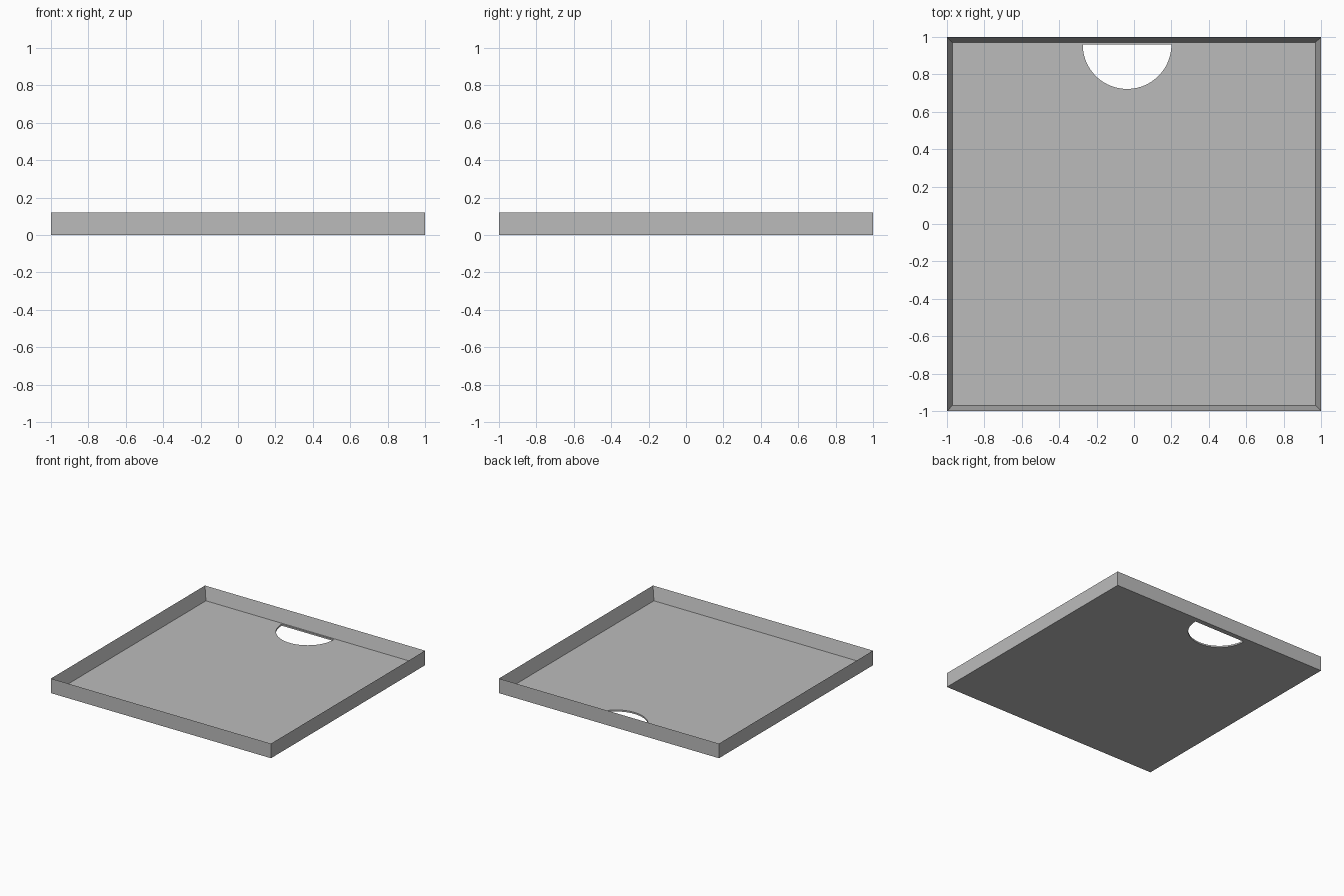
import bpy, bmesh, math

cube = bpy.data.objects.get("Cube")
if cube:
    bpy.data.objects.remove(cube, do_unlink=True)

HEIGHT, WALL, FLOOR = 0.12, 0.04, 0.013
HOLE_X, HOLE_Y, HOLE_R = -0.037, 0.959, 0.237

grey = bpy.data.materials.new("plain grey")
grey.use_nodes = True
colour = (0.5, 0.5, 0.5, 1)
grey.diffuse_color = colour
grey.node_tree.nodes["Principled BSDF"].inputs["Base Color"].default_value = colour


def add_prism(name, outline, z0, z1, hollow=False):
    """Extrude an outline upward; optionally sink its top to leave a rim."""
    bm = bmesh.new()
    base = bm.faces.new([bm.verts.new((x, y, z0)) for x, y in outline])
    ext = bmesh.ops.extrude_face_region(bm, geom=[base], use_keep_orig=True)
    top_verts = [g for g in ext["geom"] if isinstance(g, bmesh.types.BMVert)]
    top = next(g for g in ext["geom"] if isinstance(g, bmesh.types.BMFace))
    bmesh.ops.translate(bm, verts=top_verts, vec=(0, 0, z1 - z0))
    bmesh.ops.recalc_face_normals(bm, faces=bm.faces[:])
    if hollow:
        bmesh.ops.inset_region(bm, faces=[top], thickness=WALL)
        for v in top.verts:
            v.co.z = FLOOR
    mesh = bpy.data.meshes.new(name)
    bm.to_mesh(mesh)
    bm.free()
    mesh.materials.append(grey)
    obj = bpy.data.objects.new(name, mesh)
    bpy.context.scene.collection.objects.link(obj)
    return obj


# Shallow square tray with a raised rim
tray = add_prism("tray", [(-1, -1), (1, -1), (1, 1), (-1, 1)], 0, HEIGHT, hollow=True)

# Half-round opening in the floor against the back wall
arc = [math.pi * (1 + i / 48) for i in range(49)]
half_disc = [(HOLE_X + HOLE_R * math.cos(a), HOLE_Y + HOLE_R * math.sin(a)) for a in arc]
cutter = add_prism("floor_opening_cutter", half_disc, -0.05, 0.06)
cutter.hide_render = True

cut = tray.modifiers.new("floor opening", 'BOOLEAN')
cut.operation = 'DIFFERENCE'
cut.solver = 'EXACT'
cut.object = cutter
bpy.context.view_layer.objects.active = tray
bpy.ops.object.modifier_apply(modifier=cut.name)
bpy.data.objects.remove(cutter, do_unlink=True)
